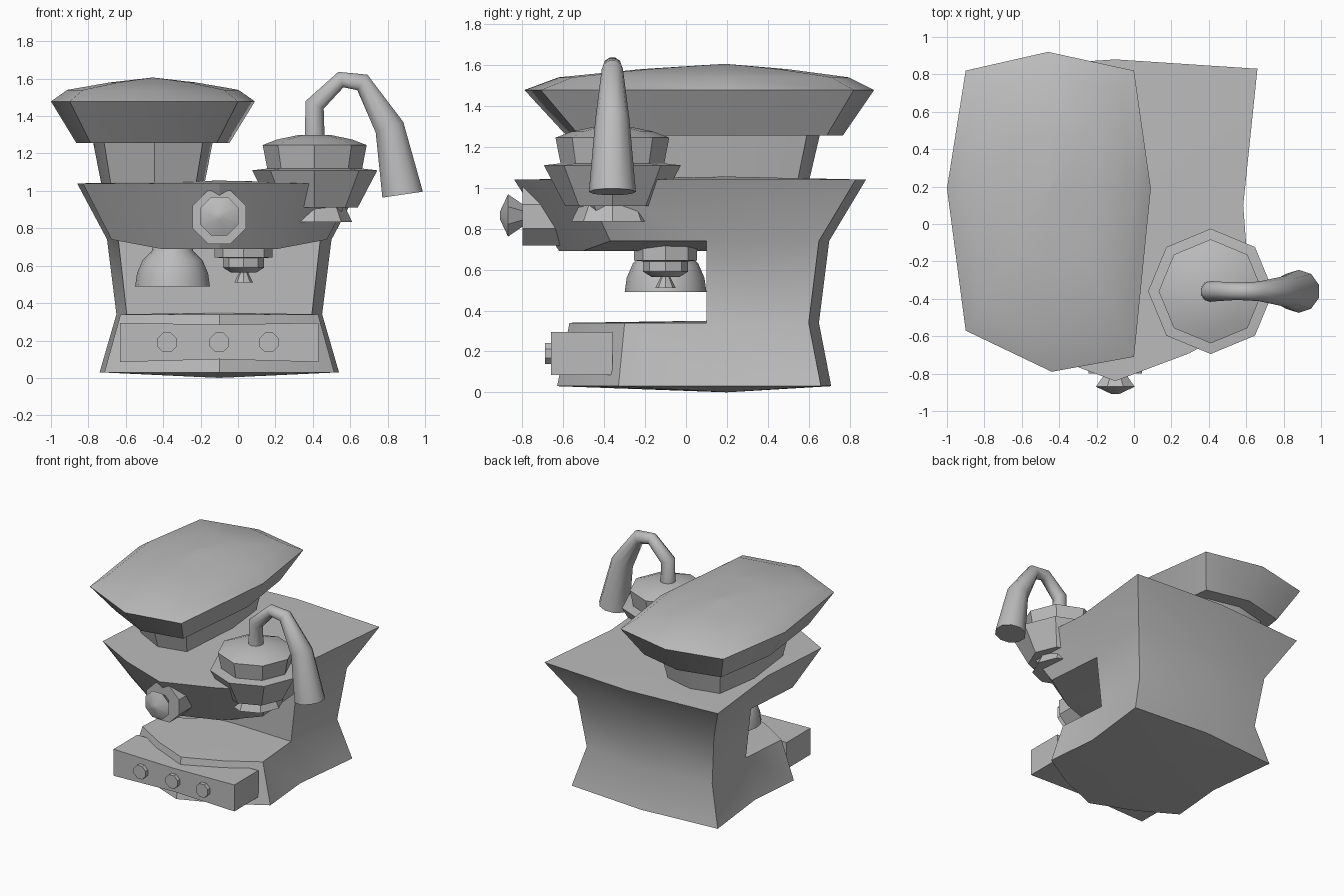
import bpy, bmesh, math
from mathutils import Vector, Matrix

if "Cube" in bpy.data.objects:
    bpy.data.objects.remove(bpy.data.objects["Cube"])

steel = bpy.data.materials.new("grey_steel")
steel.diffuse_color = (0.5, 0.5, 0.5, 1)
steel.use_nodes = True
steel.node_tree.nodes["Principled BSDF"].inputs["Base Color"].default_value = steel.diffuse_color


def finish(name, verts, faces, angle=32):
    """Make an object, tidy its normals and smooth it where edges are shallow."""
    me = bpy.data.meshes.new(name)
    me.from_pydata([tuple(v) for v in verts], [], faces)
    bm = bmesh.new()
    bm.from_mesh(me)
    bmesh.ops.recalc_face_normals(bm, faces=bm.faces)
    bm.to_mesh(me)
    bm.free()
    me.materials.append(steel)
    ob = bpy.data.objects.new(name, me)
    bpy.context.collection.objects.link(ob)
    bpy.ops.object.select_all(action='DESELECT')
    ob.select_set(True)
    bpy.context.view_layer.objects.active = ob
    bpy.ops.object.shade_smooth_by_angle(angle=math.radians(angle))
    return ob


def loft(name, rings, angle=32):
    """Skin a list of equally long rings and close both ends."""
    n = len(rings[0])
    verts = [v for r in rings for v in r]
    faces = [(k * n + i, k * n + (i + 1) % n, (k + 1) * n + (i + 1) % n, (k + 1) * n + i)
             for k in range(len(rings) - 1) for i in range(n)]
    faces += [tuple(range(n)), tuple(range(len(verts) - n, len(verts)))]
    return finish(name, verts, faces, angle)


def turned(name, centre, profile, sides=8, phase=0.0, forward=False, angle=32):
    """Turn (radius, height) points about z, or about -y when forward."""
    rot = Matrix.Rotation(math.pi / 2, 3, 'X') if forward else Matrix.Identity(3)
    rings = []
    for r, h in profile:
        ring = []
        for i in range(sides):
            a = 2 * math.pi * (i + phase) / sides
            ring.append(rot @ Vector((r * math.cos(a), r * math.sin(a), h)) + Vector(centre))
        rings.append(ring)
    return loft(name, rings, angle)


# Body: a C-shaped housing with a pinched waist and a bowed front
CX = -0.10
# height, half width, back y, front corner y, front y, drop of the middle
levels = [(0.03, 0.64, 0.71, -0.33, -0.63, 0.0),
          (0.34, 0.55, 0.65, -0.30, -0.57, 0.0),
          (0.74, 0.60, 0.70, -0.37, -0.62, 0.05),
          (1.04, 0.76, 0.88, -0.51, -0.84, 0.0)]
verts, faces = [], []
for z, hw, yb, yc, yf, drop in levels:
    ym = yf + 0.45 * (yc - yf)
    half = [(hw, yb - 0.05, z), (hw * 0.9, 0.10, z), (hw * 0.96, yc, z),
            (hw * 0.52, ym, z - drop)]
    ring = [(0, yb, z)] + half + [(0, yf, z - drop)]
    ring += [(-x, y, h) for x, y, h in reversed(half)]
    verts += [(x + CX, y, h) for x, y, h in ring]
N = 10
for k in range(3):
    for i in range(N):
        if k == 1 and 2 <= i <= 7:      # open brewing bay
            continue
        j = (i + 1) % N
        faces.append((k * N + i, k * N + j, (k + 1) * N + j, (k + 1) * N + i))


def fan(centre, ids):
    verts.append(centre)
    c = len(verts) - 1
    faces.extend((a, b, c) for a, b in zip(ids, ids[1:]))
    return c


fan((CX, 0.2, 0.0), list(range(10)) + [0])
fan((CX, 0.2, 1.055), list(range(30, 40)) + [30])
low = fan((CX, 0.10, 0.35), list(range(12, 19)))
high = fan((CX, 0.10, 0.69), list(range(22, 29)))
faces += [(12, low, high, 22), (low, 18, 28, high)]
finish("body", verts, faces, 30)

# Bean hopper: irregular eight-sided tray on a neck, with a shallow domed lid
rim = [(-0.46, 0.92), (0.0, 0.82), (0.09, 0.19), (0.0, -0.71),
       (-0.44, -0.79), (-0.90, -0.57), (-1.0, 0.19), (-0.90, 0.82)]


def rim_ring(sx, sy, z):
    return [(-0.455 + (x + 0.455) * sx, 0.19 + (y - 0.19) * sy, z) for x, y in rim]


loft("hopper_neck", [rim_ring(0.50, 0.56, 1.02), rim_ring(0.59, 0.64, 1.27)])
loft("hopper_tray", [rim_ring(0.75, 0.79, 1.255), rim_ring(1, 1, 1.478)])
loft("hopper_lid", [rim_ring(1, 1, 1.478), rim_ring(0.84, 0.83, 1.54),
                    rim_ring(0.42, 0.42, 1.58), rim_ring(0.02, 0.02, 1.605)], 40)

# Brewing pot with lid and foot
POT = (0.41, -0.36)
turned("pot_foot", (*POT, 0), [(0.20, 0.835), (0.16, 0.92)])
turned("pot_bowl", (*POT, 0), [(0.23, 0.91), (0.335, 1.11), (0.25, 1.12)])
turned("pot_lid", (*POT, 0), [(0.25, 1.10), (0.278, 1.245), (0.20, 1.275), (0.08, 1.30)])

# Lever: a bent tapering tube in the xz plane
path = [(0.41, 1.25, 0.057), (0.41, 1.46, 0.055), (0.55, 1.595, 0.046),
        (0.665, 1.58, 0.052), (0.81, 1.34, 0.083), (0.88, 0.98, 0.115)]
pts = [Vector((x, POT[1], z)) for x, z, r in path]
rings = []
for k, p in enumerate(pts):
    before = (p - pts[k - 1]).normalized() if k else Vector((0, 0, 1))
    after = (pts[k + 1] - p).normalized() if k < len(pts) - 1 else Vector((0.1, 0, -1))
    t = (before + after).normalized()
    u, v = Vector((0, 1, 0)), t.cross(Vector((0, 1, 0)))
    r = path[k][2]
    rings.append([p + r * (u * math.cos(a) + v * math.sin(a))
                  for a in (2 * math.pi * i / 10 for i in range(10))])
loft("lever", rings, 60)

# Front dial: plate and flared knob
turned("dial_plate", (CX, 0, 0.86), [(0.155, 0.55), (0.155, 0.80)], phase=0.5, forward=True)
turned("dial_knob", (CX, 0, 0.865), [(0.06, 0.78), (0.06, 0.80), (0.112, 0.87), (0.02, 0.91)],
       phase=0.5, forward=True)

# Fittings hanging in the bay
turned("bell_spout", (-0.35, -0.10, 0),
       [(0.20, 0.49), (0.19, 0.56), (0.16, 0.63), (0.11, 0.68), (0.10, 0.76)], 16, angle=40)
turned("brew_head", (0.03, -0.10, 0),
       [(0.07, 0.565), (0.11, 0.59), (0.11, 0.64), (0.155, 0.645), (0.155, 0.75)])
turned("brew_nozzle", (0.03, -0.10, 0), [(0.05, 0.51), (0.025, 0.56), (0.025, 0.60)])

# Control drawer with three buttons
loft("drawer", [[(-0.63, y, 0.085), (CX, y, 0.10), (0.43, y, 0.085),
                 (0.43, y, 0.295), (CX, y, 0.285), (-0.63, y, 0.295)]
                for y in (-0.66, -0.36)])
for n, x in enumerate((-0.38, -0.10, 0.165)):
    turned(f"button_{n + 1}", (x, 0, 0.19), [(0.056, 0.64), (0.056, 0.69)],
           phase=0.5, forward=True)
